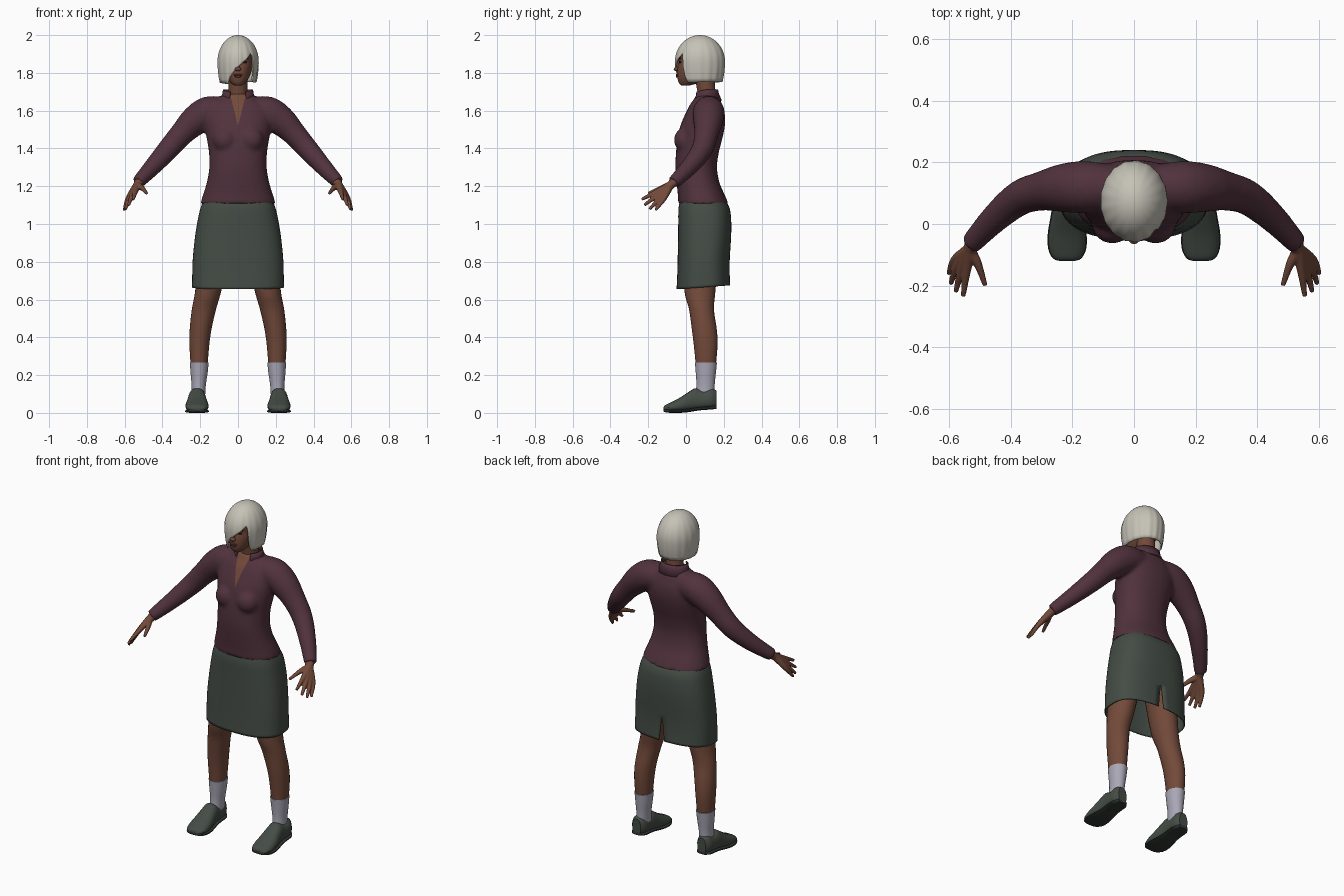
import bpy, bmesh, math
from mathutils import Vector

if "Cube" in bpy.data.objects:
    bpy.data.objects.remove(bpy.data.objects["Cube"])


def material(name, rgb):
    m = bpy.data.materials.new(name)
    m.diffuse_color = (*rgb, 1)
    m.use_nodes = True
    m.node_tree.nodes["Principled BSDF"].inputs["Base Color"].default_value = m.diffuse_color
    return m


SKIN = material("skin", (0.17, 0.068, 0.042))
SHIRT = material("plum_cloth", (0.082, 0.032, 0.046))
SKIRT = material("green_grey_cloth", (0.058, 0.073, 0.06))
HAIR = material("silver_hair", (0.56, 0.54, 0.47))
SOCK = material("pale_sock", (0.40, 0.39, 0.47))
SOLE = material("dark_sole", (0.03, 0.036, 0.032))
DARK = material("eye_dark", (0.02, 0.012, 0.01))
LIP = material("lip", (0.12, 0.04, 0.03))


def smooth_rows(rows, k=4):
    """Catmull-Rom interpolation between rows of numbers."""
    out = []
    for i in range(len(rows) - 1):
        a, b, c, d = rows[max(i - 1, 0)], rows[i], rows[i + 1], rows[min(i + 2, len(rows) - 1)]
        for j in range(k):
            t = j / k
            out.append([0.5 * (2 * q + (r - p) * t + (2 * p - 5 * q + 4 * r - s) * t * t
                               + (3 * q - p - 3 * r + s) * t ** 3) for p, q, r, s in zip(a, b, c, d)])
    return out + [list(rows[-1])]


def grid(name, rings, mat, closed=True, caps=True):
    """Skin a list of point rings into one object."""
    bm = bmesh.new()
    vs = [[bm.verts.new(p) for p in r] for r in rings]
    n = len(vs[0])
    for a, b in zip(vs, vs[1:]):
        for i in range(n if closed else n - 1):
            j = (i + 1) % n
            bm.faces.new((a[i], a[j], b[j], b[i]))
    if caps:
        bm.faces.new(vs[0])
        bm.faces.new(vs[-1])
    bmesh.ops.remove_doubles(bm, verts=bm.verts, dist=1e-5)
    bmesh.ops.recalc_face_normals(bm, faces=bm.faces)
    return add(name, bm, mat)


def add(name, bm, mat):
    me = bpy.data.meshes.new(name)
    bm.to_mesh(me)
    bm.free()
    me.materials.append(mat)
    ob = bpy.data.objects.new(name, me)
    bpy.context.collection.objects.link(ob)
    return ob


def power(v, e):
    return math.copysign(abs(v) ** e, v)


def oval(t, z, w, y0, y1, cx=0, e=0.9):
    return Vector((cx + w * power(math.cos(t), e), (y0 + y1) / 2 + (y1 - y0) / 2 * power(math.sin(t), e), z))


def body(name, rows, mat, cx_sign=1, e=0.9, n=40):
    """Upright loft; rows are z, half width, front y, back y, centre x."""
    rings = [[oval(2 * math.pi * i / n, r[0], r[1], r[2], r[3], cx_sign * r[4], e) for i in range(n)]
             for r in smooth_rows([(*r, 0)[:5] for r in rows])]
    return grid(name, rings, mat)


def tube(name, pts, mat, s=1, n=16):
    """Round tube through x, y, z, radius points."""
    pts = smooth_rows(pts)
    P = [Vector((s * p[0], p[1], p[2])) for p in pts]
    rings = []
    for i, p in enumerate(P):
        q = (P[min(i + 1, len(P) - 1)] - P[max(i - 1, 0)]).to_track_quat('Z', 'Y')
        rings.append([p + q @ Vector((pts[i][3] * math.cos(2 * math.pi * k / n),
                                      pts[i][3] * math.sin(2 * math.pi * k / n), 0)) for k in range(n)])
    return grid(name, rings, mat)


def blob(name, loc, size, mat):
    bm = bmesh.new()
    bmesh.ops.create_uvsphere(bm, u_segments=20, v_segments=12, radius=1)
    for v in bm.verts:
        v.co = Vector(loc) + v.co * Vector(size)
    return add(name, bm, mat)


def fuse(name, parts, voxel, rounds):
    """Join overlapping parts into one smooth skin."""
    with bpy.context.temp_override(active_object=parts[0], object=parts[0],
                                   selected_objects=parts, selected_editable_objects=parts):
        bpy.ops.object.join()
    ob = parts[0]
    ob.name = name
    mat = ob.data.materials[0]
    m = ob.modifiers.new("remesh", 'REMESH')
    m.mode, m.voxel_size = 'VOXEL', voxel
    m = ob.modifiers.new("smooth", 'SMOOTH')
    m.iterations, m.factor = rounds, 0.5
    me = bpy.data.meshes.new_from_object(ob.evaluated_get(bpy.context.evaluated_depsgraph_get()))
    ob.modifiers.clear()
    ob.data = me
    me.materials.clear()
    me.materials.append(mat)
    return ob


# Shirt: torso, bust and sleeves fused
parts = [body("shirt", [(1.105, .2, -.042, .226), (1.15, .187, -.043, .207), (1.22, .165, -.05, .177),
                        (1.30, .152, -.056, .164), (1.38, .154, -.053, .174), (1.45, .165, -.045, .192),
                        (1.52, .175, -.03, .206), (1.58, .175, -.005, .206), (1.63, .15, .02, .192),
                        (1.665, .105, .045, .178), (1.69, .07, .055, .16)], SHIRT)]
for s in (1, -1):
    parts.append(blob("bust", (s * .07, -.006, 1.445), (.065, .058, .065), SHIRT))
    parts.append(tube("sleeve", [(.08, .12, 1.6, .075), (.16, .12, 1.59, .085), (.23, .117, 1.545, .079),
                                 (.3, .107, 1.475, .064), (.37, .085, 1.395, .057), (.45, .02, 1.305, .047),
                                 (.53, -.065, 1.22, .035)], SHIRT, s, 20))
shirt = fuse("shirt", parts, 0.011, 4)

# Open neckline cut as a crisp V
shirt.data.materials.append(SKIN)
bm = bmesh.new()
bm.from_mesh(shirt.data)
for s in (1, -1):
    bmesh.ops.bisect_plane(bm, geom=bm.verts[:] + bm.edges[:] + bm.faces[:],
                           plane_co=(0, 0, 1.52), plane_no=(s * .18, 0, -.045))
for f in bm.faces:
    f.smooth = True
    c = f.calc_center_median()
    if c.y < .1 and abs(c.x) < (c.z - 1.52) * .25:
        f.material_index = 1
bm.to_mesh(shirt.data)
bm.free()

# Collar band, open at the front
rings = []
for z, a, b, cy in ((1.655, .1, .078, .112), (1.69, .082, .066, .108), (1.712, .08, .062, .108)):
    ring = []
    for i in range(41):
        t = math.radians(-90 + 32 + i * 296 / 40)
        ring.append((a * math.cos(t), cy + b * math.sin(t), z - .012 * max(0, -math.sin(t))))
    rings.append(ring)
collar = grid("collar", rings, SHIRT, closed=False, caps=False)
collar.modifiers.new("thickness", 'SOLIDIFY').thickness = 0.006

# Skirt with a slit at the centre back
rings = []
for z, w, y0, y1 in smooth_rows([(.655, .243, -.05, .234), (.74, .242, -.046, .231), (.82, .239, -.044, .232),
                                 (.92, .229, -.042, .238), (1.0, .217, -.041, .24), (1.08, .2, -.04, .232),
                                 (1.13, .18, -.03, .205)]):
    d = .035 * max(0, (.82 - z) / .165)
    ring = [oval(math.pi / 2 + d + (2 * math.pi - 2 * d) * i / 64, z, w, y0, y1, 0, .78) for i in range(65)]
    for p in ring:
        p.z += .02 * max(0, (.82 - z) / .165) * (p.y - y0) / (y1 - y0)
    rings.append(ring)
skirt = grid("skirt", rings, SKIRT, closed=False, caps=False)
skirt.modifiers.new("thickness", 'SOLIDIFY').thickness = 0.006

# Legs, socks, shoes and hands on both sides
shoe_rows = smooth_rows([(-.12, .022, .008, .026), (-.112, .044, .004, .04), (-.08, .059, .0, .056),
                         (-.03, .06, .0, .082), (.02, .052, .005, .115), (.05, .048, .01, .13),
                         (.09, .047, .015, .118), (.135, .045, .018, .128), (.162, .028, .022, .118)], 3)


def shoe(name, mat, s, wide, sole):
    rings = []
    for y, w, z0, z1 in shoe_rows:
        lo, hi = (z0, z0 + .018) if sole else (z0 + .008, z1)
        ring = []
        for i in range(24):
            c, q = math.cos(math.pi * i / 12), math.sin(math.pi * i / 12)
            taper = 1 if sole else 1 - .2 * max(0, power(q, .7))
            ring.append((s * .217 + wide * w * taper * power(c, .7), y, (lo + hi) / 2 + (hi - lo) / 2 * power(q, .7)))
        rings.append(ring)
    return grid(name, rings, mat)


for s, side in ((1, "left"), (-1, "right")):
    body(side + "_leg", [(.95, .09, -.02, .18, .11), (.66, .07, -.01, .157, .155), (.55, .064, .016, .148, .18),
                         (.45, .058, .03, .162, .197), (.37, .053, .04, .167, .204), (.27, .046, .05, .16, .206),
                         (.14, .033, .058, .145, .207)], SKIN, s, 1, 28)
    body(side + "_sock", [(.268, .05, .047, .164, .205), (.21, .045, .052, .158, .206),
                          (.15, .038, .055, .152, .208), (.09, .036, .05, .15, .21)], SOCK, s, 1, 28)
    shoe(side + "_shoe", SKIRT, s, 1, False)
    shoe(side + "_sole", SOLE, s, 1.05, True)
    fingers = [((.545, -.16, 1.168), (.555, -.235, 1.13)), ((.561, -.152, 1.152), (.579, -.22, 1.1)),
               ((.574, -.136, 1.14), (.595, -.194, 1.078)), ((.582, -.116, 1.135), (.602, -.162, 1.073)),
               ((.507, -.13, 1.19), (.483, -.2, 1.162))]
    fuse(side + "_hand", [tube("finger", [(.505, -.038, 1.243, .026), (.532, -.08, 1.208, .022), (*k, .014),
                                          (*t, .008)], SKIN, s, 12) for k, t in fingers], .0045, 2)

# Neck and head
body("neck", [(1.6, .06, .06, .17), (1.68, .05, .063, .158), (1.78, .05, .045, .15)], SKIN, 1, 1, 28)
body("head", [(1.732, .018, -.024, .015), (1.745, .036, -.037, .06), (1.77, .056, -.045, .12),
              (1.80, .069, -.047, .16), (1.83, .077, -.044, .175), (1.86, .08, -.038, .18),
              (1.90, .081, -.04, .18), (1.95, .064, -.018, .15), (1.975, .03, .03, .11)], SKIN)

# Face details
blob("nose_bridge", (0, -.042, 1.84), (.009, .012, .032), SKIN)
blob("nose_tip", (0, -.051, 1.82), (.017, .014, .011), SKIN)
blob("upper_lip", (0, -.046, 1.79), (.024, .008, .005), LIP)
blob("lower_lip", (0, -.046, 1.781), (.02, .008, .006), LIP)
for s in (1, -1):
    blob("eye", (s * .033, -.031, 1.857), (.015, .006, .006), DARK)
    blob("eyebrow", (s * .035, -.031, 1.877), (.022, .006, .004), DARK)

# Bobbed hair with a side-swept fringe; hemline given by angle from the front
hem = [(-180, 1.752), (-60, 1.745), (-34, 1.74), (-27, 1.775), (0, 1.83), (25, 1.872), (44, 1.908),
       (50, 1.78), (56, 1.75), (180, 1.752)]


def hem_at(a):
    for (a0, z0), (a1, z1) in zip(hem, hem[1:]):
        if a0 <= a <= a1:
            return z0 + (z1 - z0) * (a - a0) / (a1 - a0)


rings = []
for j in range(21):
    ring = []
    for i in range(120):
        a = -180 + 3 * i
        th, t = math.radians(a), j / 20
        z = 2 - (2 - hem_at(a)) * t ** 1.8
        u = (z - 1.86) / .14
        r = .109 * math.sqrt(max(0, 1 - u * u)) if u > 0 else .109 - .019 * u * u
        r *= 1 + .012 * t * math.sin(17 * th)
        ring.append((r * math.sin(th), .074 - 1.21 * r * math.cos(th), z))
    rings.append(ring)
hair = grid("hair", rings, HAIR, caps=False)
hair.modifiers.new("thickness", 'SOLIDIFY').thickness = 0.008

# Smooth shading with sharp edges kept
bpy.ops.object.select_all(action='SELECT')
bpy.context.view_layer.objects.active = shirt
bpy.ops.object.shade_smooth_by_angle(angle=math.radians(40))
